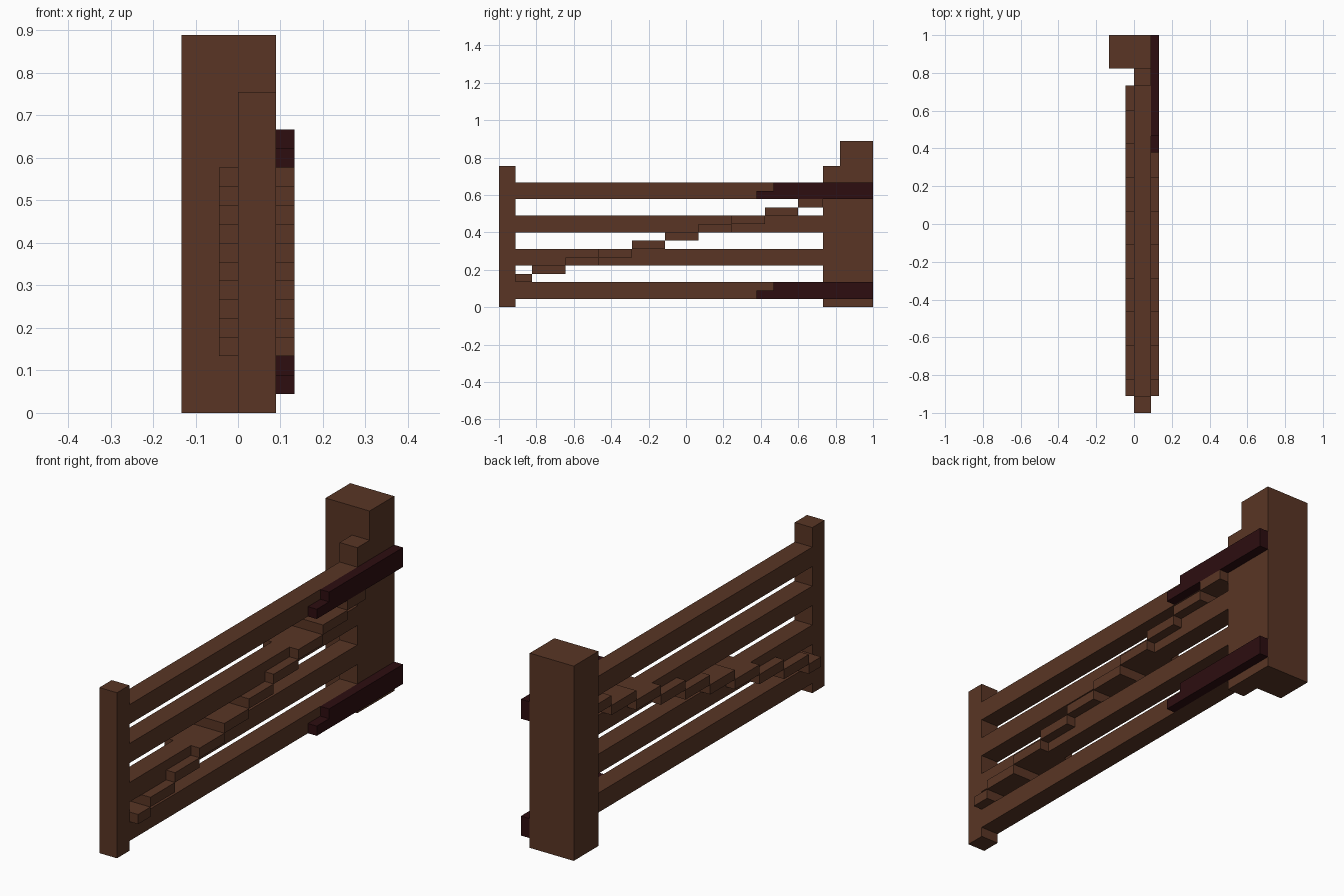
import bpy
import bmesh
from mathutils import Vector

cube = bpy.data.objects.get("Cube")
if cube:
    bpy.data.objects.remove(cube, do_unlink=True)

U = 2 / 45          # one grid unit; the gate is 45 units long


def material(name, rgb):
    m = bpy.data.materials.new(name)
    m.use_nodes = True
    m.diffuse_color = (*rgb, 1)
    m.node_tree.nodes["Principled BSDF"].inputs["Base Color"].default_value = (*rgb, 1)
    return m


wood = material("brown wood", (0.100, 0.036, 0.018))
iron = material("dark iron", (0.026, 0.004, 0.005))


def prism(name, profile, x0, x1, mat):
    """Extrude a (y, z) outline from x0 to x1; y is counted from the front end."""
    bm = bmesh.new()
    face = bm.faces.new([bm.verts.new((x0 * U, y * U - 1, z * U)) for y, z in profile])
    ext = bmesh.ops.extrude_face_region(bm, geom=[face])
    moved = [v for v in ext["geom"] if isinstance(v, bmesh.types.BMVert)]
    bmesh.ops.translate(bm, verts=moved, vec=Vector(((x1 - x0) * U, 0, 0)))
    bmesh.ops.recalc_face_normals(bm, faces=bm.faces)
    mesh = bpy.data.meshes.new(name)
    bm.to_mesh(mesh)
    bm.free()
    mesh.materials.append(mat)
    obj = bpy.data.objects.new(name, mesh)
    bpy.context.collection.objects.link(obj)
    return obj


def box(name, x, y, z, mat):
    outline = [(y[0], z[0]), (y[1], z[0]), (y[1], z[1]), (y[0], z[1])]
    return prism(name, outline, x[0], x[1], mat)


# Posts
box("hinge_post", (-3, 2), (41, 45), (0, 20), wood)
box("gate_back_post", (0, 2), (39, 41), (0, 17), wood)
box("gate_front_post", (0, 2), (0, 2), (0, 17), wood)

# Horizontal rails
for i in range(4):
    box(f"rail_{i + 1}", (0, 2), (2, 39), (1 + 4 * i, 3 + 4 * i), wood)

# Stepped diagonal brace, wider than the rails on both sides
for i in range(10):
    y0 = max(2, 4 * i)
    y1 = min(39, 4 * i + 4)
    box(f"brace_step_{i + 1}", (-1, 3), (y0, y1), (3 + i, 4 + i), wood)

# Strap hinges with a notched tip
for name, z in (("lower_hinge", 1), ("upper_hinge", 13)):
    outline = [(31, z), (45, z), (45, z + 2), (33, z + 2), (33, z + 1), (31, z + 1)]
    prism(name, outline, 2, 3, iron)
